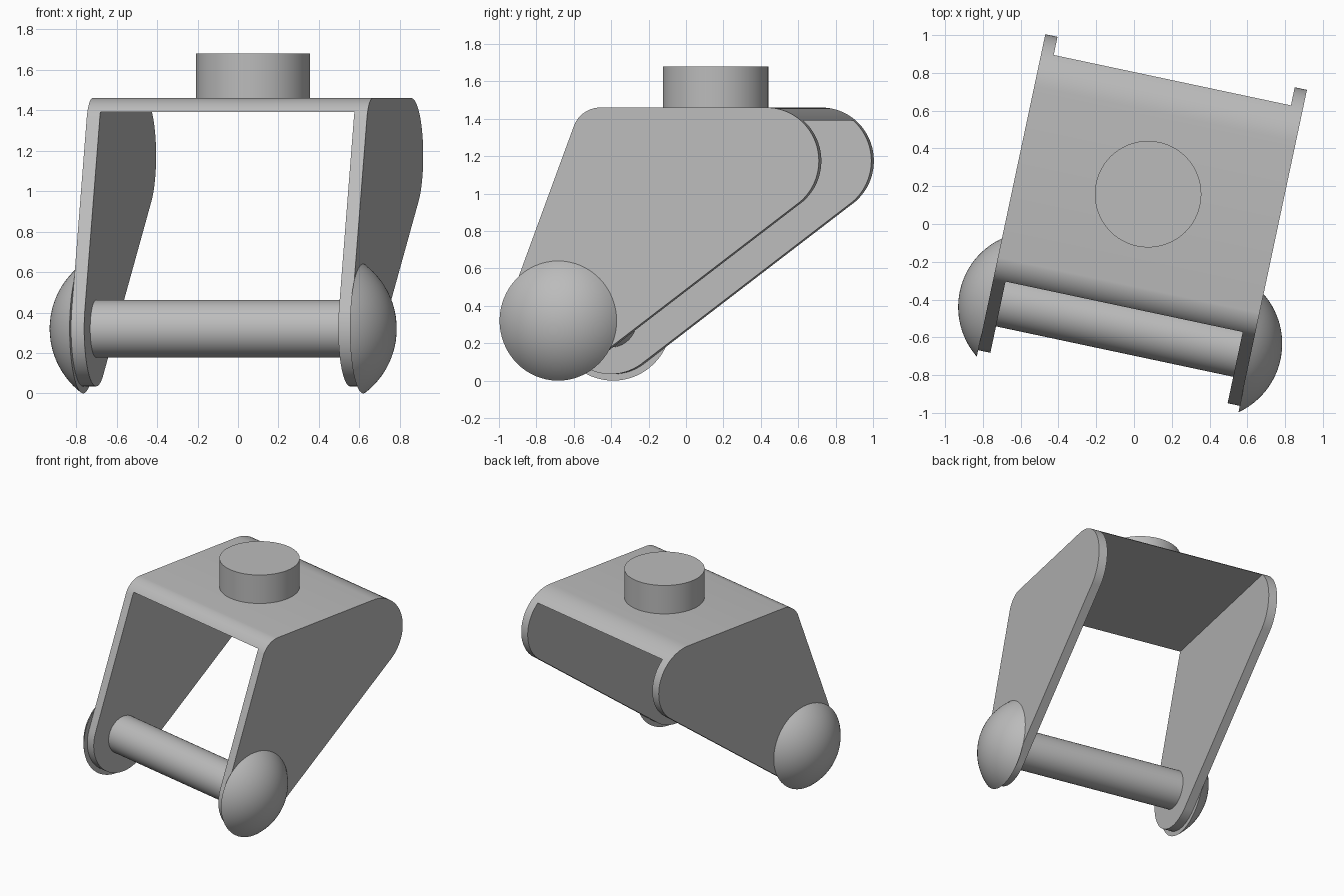
import bpy, bmesh
from math import sin, cos, pi, radians, asin
from mathutils import Matrix, Vector

if "Cube" in bpy.data.objects:
    bpy.data.objects.remove(bpy.data.objects["Cube"])

grey = bpy.data.materials.new("plain_grey")
grey.use_nodes = True
grey.diffuse_color = (0.5, 0.5, 0.5, 1)
grey.node_tree.nodes["Principled BSDF"].inputs["Base Color"].default_value = (0.5, 0.5, 0.5, 1)

# The whole clevis is turned slightly about the vertical axis
TURN = Matrix.Rotation(radians(-12), 4, 'Z')
MID = 0.04              # middle plane between the two plates
OUT, THICK = 0.708, 0.066
PIN_Y, PIN_Z = -0.54, 0.32


def finish(name, bm):
    bmesh.ops.recalc_face_normals(bm, faces=bm.faces)
    bm.transform(TURN)
    mesh = bpy.data.meshes.new(name)
    bm.to_mesh(mesh)
    bm.free()
    mesh.materials.append(grey)
    obj = bpy.data.objects.new(name, mesh)
    bpy.context.collection.objects.link(obj)
    bpy.ops.object.select_all(action='DESELECT')
    obj.select_set(True)
    bpy.context.view_layer.objects.active = obj
    bpy.ops.object.shade_smooth_by_angle(angle=radians(30))
    return obj


def outline(steps=72):
    """Plate outline: a band stretched around three circles (y, z, radius)."""
    circles = [(PIN_Y, PIN_Z, 0.285), (0.6, 1.175, 0.285), (-0.31, 1.305, 0.155)]
    points = []
    for i in range(steps):
        a = 2 * pi * i / steps
        y, z, r = max(circles, key=lambda c: c[0] * cos(a) + c[1] * sin(a) + c[2])
        points.append((y + r * cos(a), z + r * sin(a)))
    return points


def slab(x0, x1):
    """Outline extruded from x0 to x1."""
    bm = bmesh.new()
    face = bm.faces.new([bm.verts.new((x0, y, z)) for y, z in outline()])
    new = bmesh.ops.extrude_face_region(bm, geom=[face])["geom"]
    moved = [g for g in new if isinstance(g, bmesh.types.BMVert)]
    bmesh.ops.translate(bm, verts=moved, vec=(x1 - x0, 0, 0))
    return bm


def cylinder(name, radius, depth, place):
    bm = bmesh.new()
    bmesh.ops.create_cone(bm, cap_ends=True, segments=64, radius1=radius,
                          radius2=radius, depth=depth, matrix=place)
    return finish(name, bm)


def rivet_head(name, side, radius=0.32, height=0.16, rings=14):
    """Spherical cap standing on the outer face of a plate."""
    ball = (radius ** 2 + height ** 2) / (2 * height)
    bm = bmesh.new()
    verts = []
    for i in range(rings + 1):
        a = asin(radius / ball) * (1 - i / rings)
        verts.append(bm.verts.new((side * (height - ball + ball * cos(a)), ball * sin(a), 0)))
    edges = [bm.edges.new(pair) for pair in zip(verts, verts[1:])]
    bmesh.ops.spin(bm, geom=verts + edges, cent=(0, 0, 0), axis=(1, 0, 0),
                   angle=2 * pi, steps=64)
    bmesh.ops.remove_doubles(bm, verts=bm.verts, dist=1e-4)
    bmesh.ops.holes_fill(bm, edges=[e for e in bm.edges if e.is_boundary])
    bmesh.ops.translate(bm, verts=bm.verts, vec=(MID + side * OUT, PIN_Y, PIN_Z))
    return finish(name, bm)


# Side plates and rivet heads
for word, side in (("left", 1), ("right", -1)):
    finish(word + "_side_plate", slab(MID + side * (OUT - THICK), MID + side * OUT))
    rivet_head(word + "_rivet_head", side)

# Top bridge: the same outline kept only above its underside
bridge = slab(MID - OUT + THICK, MID + OUT - THICK)
bmesh.ops.bisect_plane(bridge, geom=bridge.verts[:] + bridge.edges[:] + bridge.faces[:],
                       plane_co=(0, 0, 1.39), plane_no=(0, 0, 1), clear_inner=True)
bmesh.ops.holes_fill(bridge, edges=[e for e in bridge.edges if e.is_boundary])
finish("top_bridge", bridge)

# Cross pin between the plates
cylinder("cross_pin", 0.142, 2 * OUT - THICK,
         Matrix.Translation((MID, PIN_Y, PIN_Z)) @ Matrix.Rotation(pi / 2, 4, 'Y'))

# Round stud on top of the bridge
cylinder("top_stud", 0.282, 0.23, Matrix.Translation((MID, 0.17, 1.565)))
